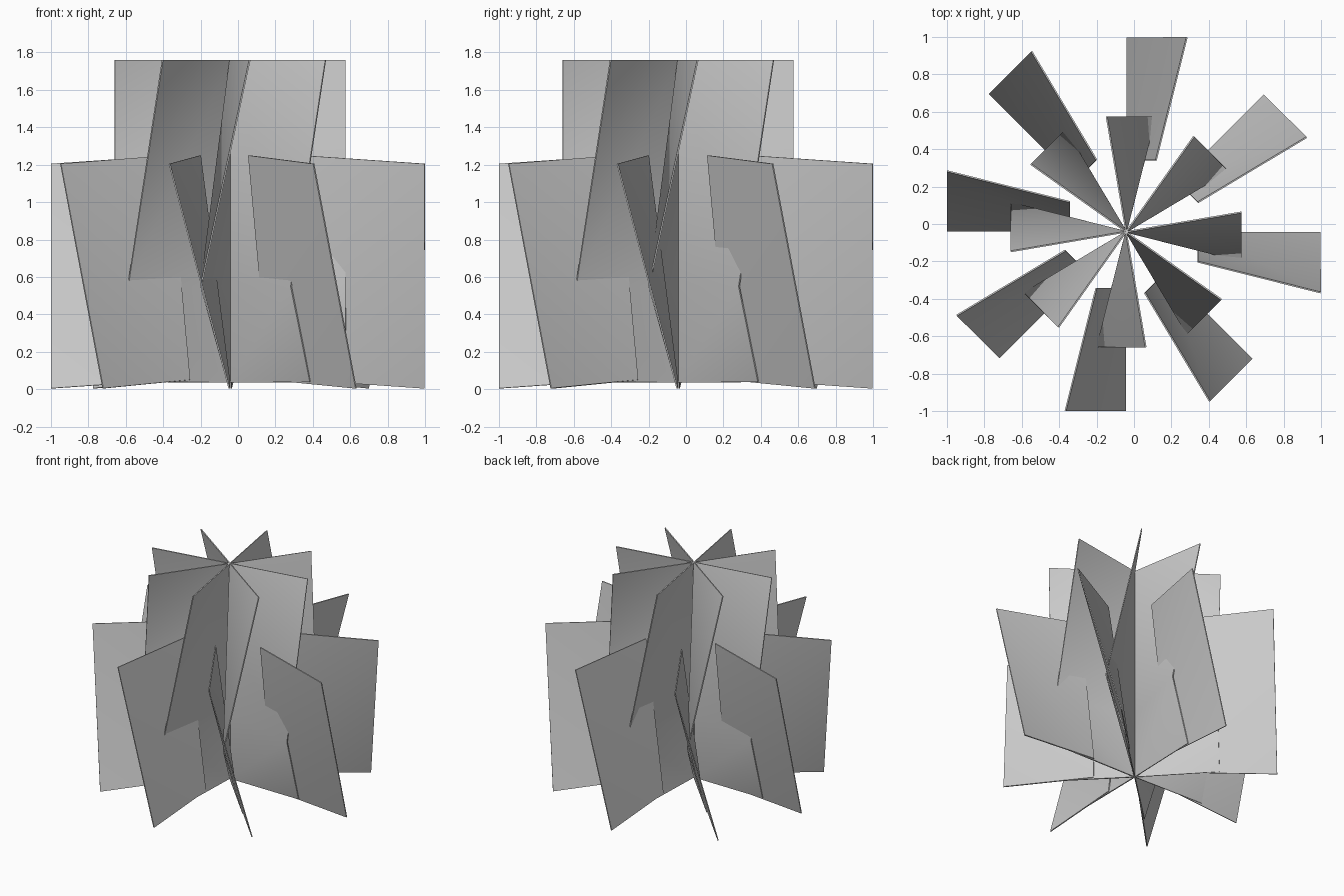
import bpy, bmesh
from math import radians
from mathutils import Vector, Matrix

if "Cube" in bpy.data.objects:
    bpy.data.objects.remove(bpy.data.objects["Cube"])

CENTRE = Vector((-0.042, -0.042, 0))
THICK = 0.008


def card(name, points, tris, angle, shift=0.0):
    """Thin folded leaf sheet pointing along -y, then turned about the stem.
    Points are (sideways, radius, height)."""
    bm = bmesh.new()
    vs = [bm.verts.new((t, -(r + shift), z)) for t, r, z in points]
    for tri in tris:
        bm.faces.new([vs[i] for i in tri])
    bm.transform(Matrix.Translation(CENTRE) @ Matrix.Rotation(radians(angle), 4, 'Z'))
    me = bpy.data.meshes.new(name)
    bm.to_mesh(me)
    bm.free()
    ob = bpy.data.objects.new(name, me)
    bpy.context.collection.objects.link(ob)
    mod = ob.modifiers.new("sheet_thickness", 'SOLIDIFY')
    mod.thickness = THICK
    mod.offset = 0
    # smooth sheet, sharp rim
    bpy.ops.object.select_all(action='DESELECT')
    ob.select_set(True)
    bpy.context.view_layer.objects.active = ob
    bpy.ops.object.modifier_apply(modifier=mod.name)
    bpy.ops.object.shade_smooth_by_angle(angle=radians(50))


# tall inner leaves: straight edge on the stem, outer edge bent sideways
inner_points = [(0, 0, 0.035), (-0.014, 0.62, 0.04),
                (0, 0, 0.55), (-0.156, 0.617, 0.55),
                (0, 0, 1.76), (0.105, 0.617, 1.76)]
inner_tris = [(0, 1, 3), (0, 3, 2), (2, 3, 4), (3, 5, 4)]

# shorter outer leaves: twisted sheets standing away from the stem
outer_points = [(-0.005, 0.30, 0.05), (-0.005, 0.957, 0.004),
                (-0.16, 0.30, 1.25), (-0.325, 0.957, 1.205)]
outer_tris = [(0, 1, 3), (0, 3, 2)]

for n in range(8):
    angle = n * 45
    card(f"inner_leaf_{n + 1}", inner_points, inner_tris, angle)
    # leaves on the right and back sit slightly farther out
    far = 0.083 if 2 <= n <= 5 else 0.0
    card(f"outer_leaf_{n + 1}", outer_points, outer_tris, angle, far)
